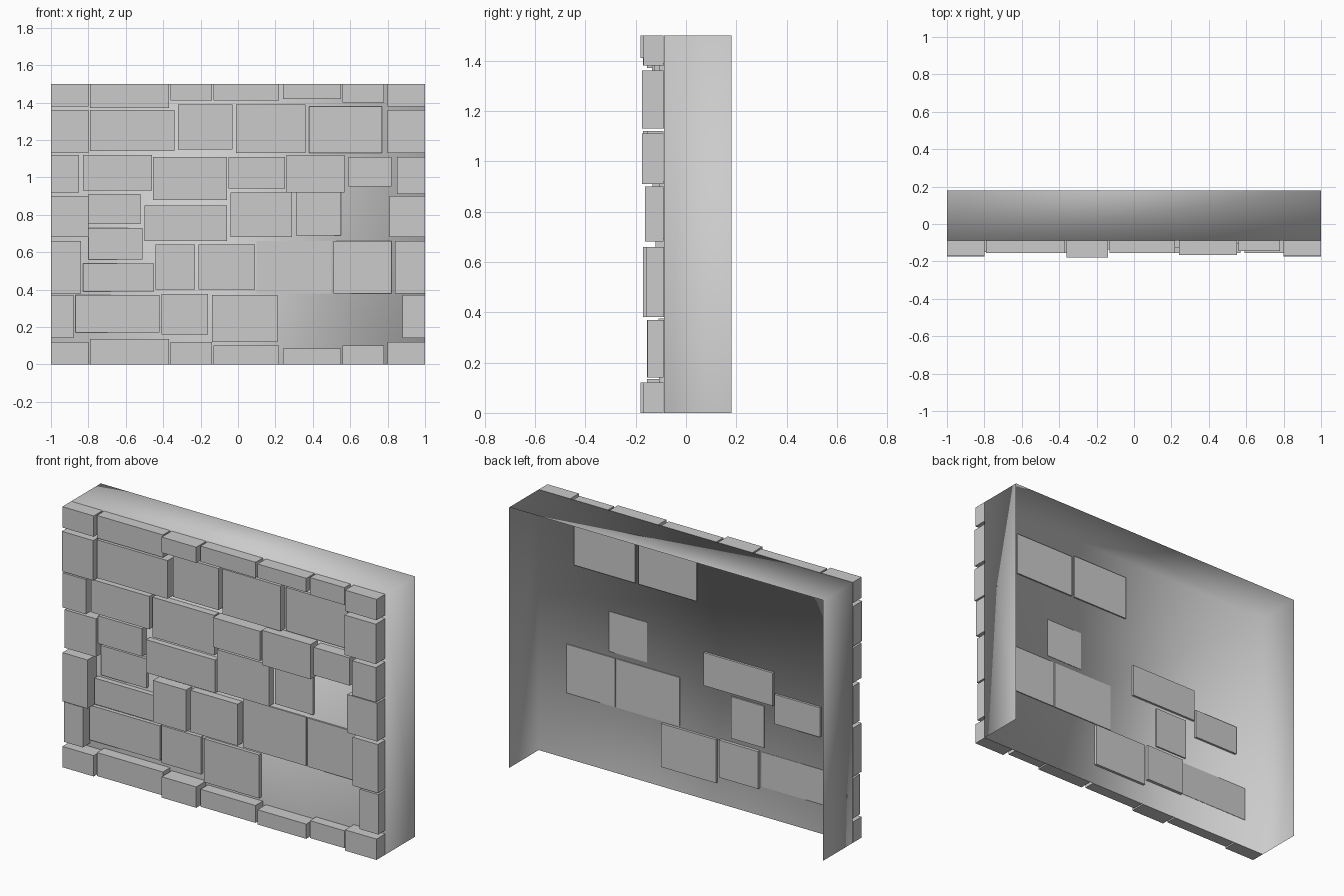
import bpy, bmesh

if "Cube" in bpy.data.objects:
    bpy.data.objects.remove(bpy.data.objects["Cube"])

SHEET_Y, BACK_Y, TOP_Z = -0.088, 0.18, 1.5


def finish(name, bm, smooth=False):
    me = bpy.data.meshes.new(name)
    bm.to_mesh(me)
    bm.free()
    for p in me.polygons:
        p.use_smooth = smooth
    ob = bpy.data.objects.new(name, me)
    bpy.context.collection.objects.link(ob)
    return ob


def box(bm, x0, x1, y0, y1, z0, z1):
    vs = bmesh.ops.create_cube(bm, size=1)["verts"]
    for v in vs:
        v.co = (x1 if v.co.x > 0 else x0,
                y1 if v.co.y > 0 else y0,
                z1 if v.co.z > 0 else z0)
    return vs


# Wall shell: thin front, sides and top, open at the back and underneath
bm = bmesh.new()
box(bm, -1, 1, SHEET_Y, BACK_Y, 0, TOP_Z)
bm.normal_update()
opened = [f for f in bm.faces if f.normal.y > 0.5 or f.normal.z < -0.5]
bmesh.ops.delete(bm, geom=opened, context="FACES")
finish("wall_shell", bm, smooth=True)


def course(name, z0, *stones):
    """One row of stones: (left, right, bottom, top, front[, back]), raised by z0."""
    bm = bmesh.new()
    for s in stones:
        x0, x1, b, t, front = s[:5]
        back = s[5] if len(s) > 5 else SHEET_Y - 0.001
        box(bm, x0, x1, front, back, z0 + b, z0 + t)
    finish(name, bm)


def rim(name, heights, top):
    """Top and bottom rows share the same stone widths and depths."""
    spans = [(-1, -.8, -.17), (-.79, -.37, -.155), (-.36, -.14, -.18), (-.13, .22, -.155),
             (.24, .55, -.165), (.56, .78, -.145), (.8, 1, -.168)]
    course(name, 0, *[(a, b, TOP_Z - h if top else 0, TOP_Z if top else h, f)
                      for (a, b, f), h in zip(spans, heights)])


rim("bottom_stones", (.12, .135, .12, .10, .085, .10, .12), False)
rim("top_stones", (.12, .13, .09, .09, .08, .10, .12), True)

# Stone courses from low to high; a few poke through the back of the sheet
course("stone_course_1", .12,
       (-1, -.88, .02, .25, -.155), (-.87, -.42, .05, .25, -.11, -.086),
       (-.41, -.16, .04, .255, -.11, -.07), (-.14, .21, 0, .25, -.108, -.073),
       (.88, 1, .02, .25, -.152))
course("stone_course_2", .38,
       (-1, -.84, 0, .28, -.17), (-.83, -.45, .01, .16, -.12),
       (-.44, -.23, .02, .26, -.145, -.08), (-.21, .09, .02, .26, -.133),
       (.10, .50, 0, .28, -.096, -.083), (.51, .82, 0, .28, -.098, -.083),
       (.84, 1, 0, .28, -.156))
course("stone_course_3", .56,
       (-1, -.8, .12, .34, -.15), (-.8, -.51, 0, .17, -.105, -.075),
       (-.8, -.52, .19, .35, -.13), (-.5, -.06, .10, .29, -.122, -.075),
       (-.04, .29, .12, .36, -.133), (.31, .55, .13, .36, -.105, -.086),
       (.81, 1, .12, .34, -.163))
course("stone_course_4", .88,
       (-1, -.85, .04, .24, -.17), (-.83, -.46, .05, .24, -.15),
       (-.455, -.06, 0, .23, -.13), (-.05, .25, .06, .23, -.155),
       (.26, .57, .04, .24, -.155), (.59, .82, .07, .23, -.155),
       (.85, 1, .03, .23, -.175))
course("stone_course_5", 1.13,
       (-1, -.8, 0, .23, -.175), (-.79, -.34, .01, .23, -.155),
       (-.32, -.03, .02, .26, -.135), (-.01, .36, 0, .26, -.127, -.08),
       (.38, .77, 0, .25, -.105, -.08), (.8, 1, 0, .23, -.175))
